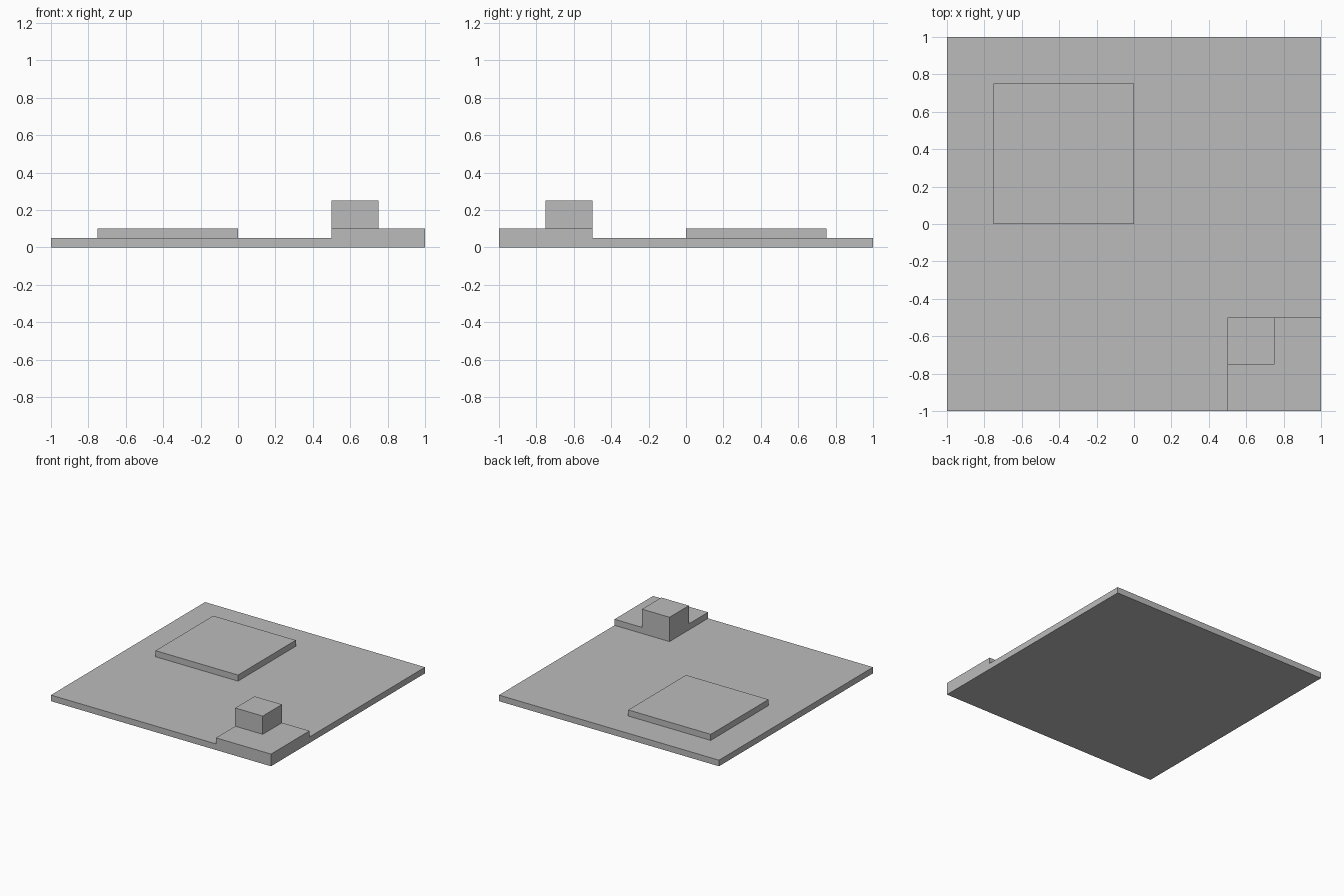
import bpy
from mathutils import Matrix, Vector

cube = bpy.data.objects.get("Cube")
if cube:
    bpy.data.objects.remove(cube, do_unlink=True)

import bmesh

# Single plain grey material
grey = bpy.data.materials.new("plain_grey")
grey.use_nodes = True
colour = (0.5, 0.5, 0.5, 1)
grey.diffuse_color = colour
grey.node_tree.nodes["Principled BSDF"].inputs["Base Color"].default_value = colour


def box(name, low, high):
    """Add a flat-shaded box spanning two opposite corners."""
    low, high = Vector(low), Vector(high)
    bm = bmesh.new()
    place = Matrix.Translation((low + high) / 2) @ Matrix.Diagonal((*(high - low), 1))
    bmesh.ops.create_cube(bm, size=1, matrix=place)
    mesh = bpy.data.meshes.new(name)
    bm.to_mesh(mesh)
    bm.free()
    mesh.materials.append(grey)
    obj = bpy.data.objects.new(name, mesh)
    bpy.context.collection.objects.link(obj)
    return obj


# Wide ground slab
box("base_slab", (-1, -1, 0), (1, 1, 0.05))
# Low square platform towards the back right
box("low_platform", (-0.75, 0, 0.05), (0, 0.75, 0.1))
# Raised front corner, flush with the slab edges
box("corner_step", (0.5, -1, 0.05), (1, -0.5, 0.1))
# Block on the inner corner of the step, flush with its inner sides
box("corner_block", (0.5, -0.75, 0.1), (0.75, -0.5, 0.25))
